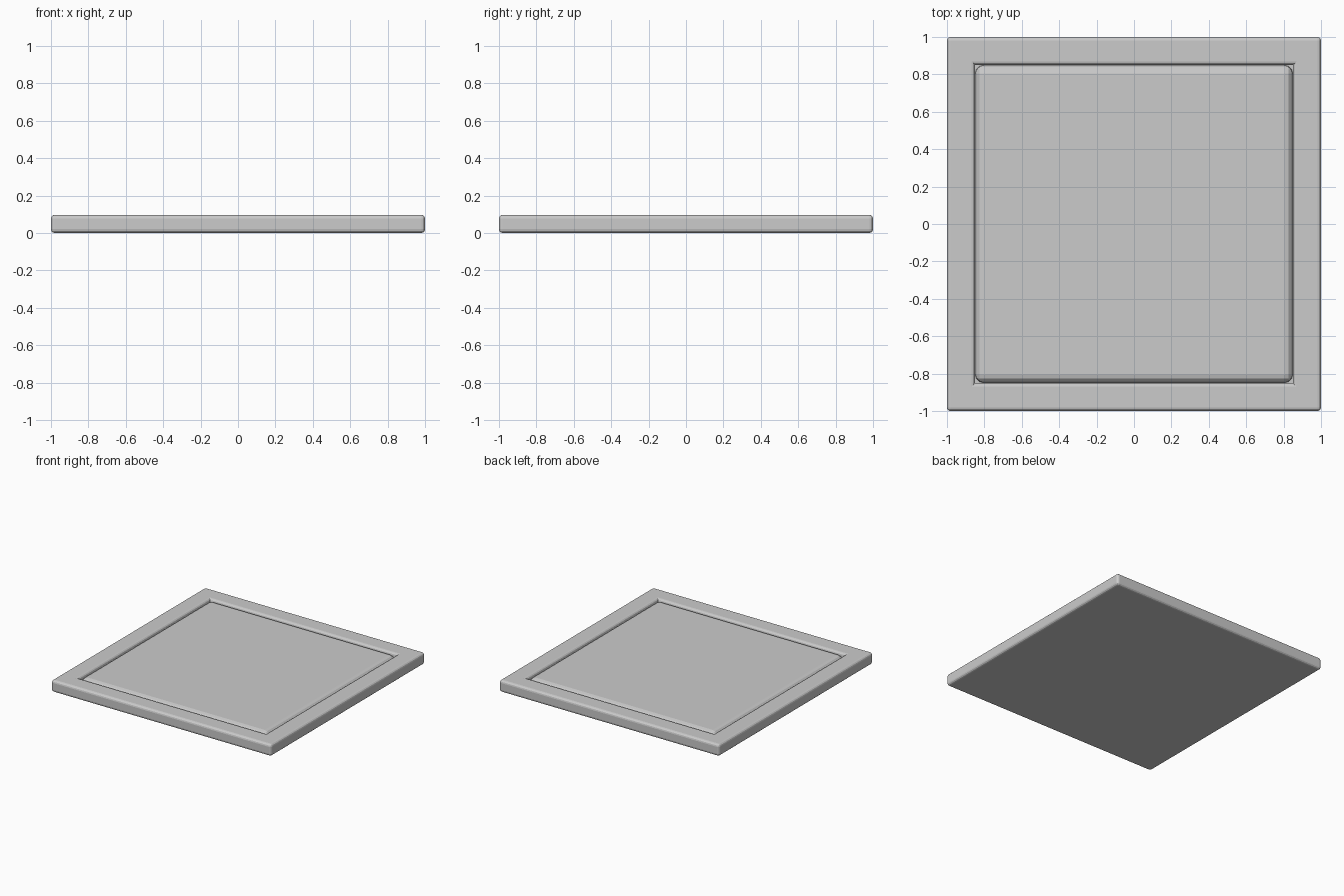
import bpy, bmesh

if "Cube" in bpy.data.objects:
    bpy.data.objects.remove(bpy.data.objects["Cube"])

H = 0.097  # overall height


def box(bm, half, z0, z1):
    bmesh.ops.create_cube(bm, size=1)
    for v in bm.verts:
        v.co = (v.co.x * 2 * half, v.co.y * 2 * half, z0 + (v.co.z + 0.5) * (z1 - z0))


def finish(bm, name):
    bmesh.ops.recalc_face_normals(bm, faces=bm.faces)
    mesh = bpy.data.meshes.new(name)
    bm.to_mesh(mesh)
    bm.free()
    obj = bpy.data.objects.new(name, mesh)
    bpy.context.collection.objects.link(obj)
    return obj


# Base slab: square frame with a sunken tray, outer edges and inner rim rounded
bm = bmesh.new()
box(bm, 1.0, 0, H)
bm.faces.ensure_lookup_table()
outer = list(bm.edges)
top = max(bm.faces, key=lambda f: f.calc_center_median().z)
bmesh.ops.inset_region(bm, faces=[top], thickness=0.15, use_even_offset=True)
rim = list(top.edges)
tray = bmesh.ops.extrude_discrete_faces(bm, faces=[top])["faces"][0]
for v in tray.verts:
    v.co.z -= 0.06
rim = [e for e in bm.edges
       if all(abs(v.co.z - H) < 1e-4 and abs(abs(v.co.x) - 0.85) < 1e-3 for v in e.verts)]
outer = [e for e in bm.edges if all(abs(abs(v.co.x) - 1) < 1e-4 for v in e.verts)]
bmesh.ops.bevel(bm, geom=outer + rim, offset=0.02, segments=3, profile=0.5, affect='EDGES')
finish(bm, "frame_slab")

# Centre panel: softly rounded block filling the tray, leaving a groove around it
bm = bmesh.new()
box(bm, 0.849, -0.01, 0.095)
edges = [e for e in bm.edges if any(v.co.z > 0 for v in e.verts)]
bmesh.ops.bevel(bm, geom=edges, offset=0.045, segments=3, profile=0.5, affect='EDGES')
for v in bm.verts:
    v.co.z = max(v.co.z, 0.03)
finish(bm, "centre_panel")
